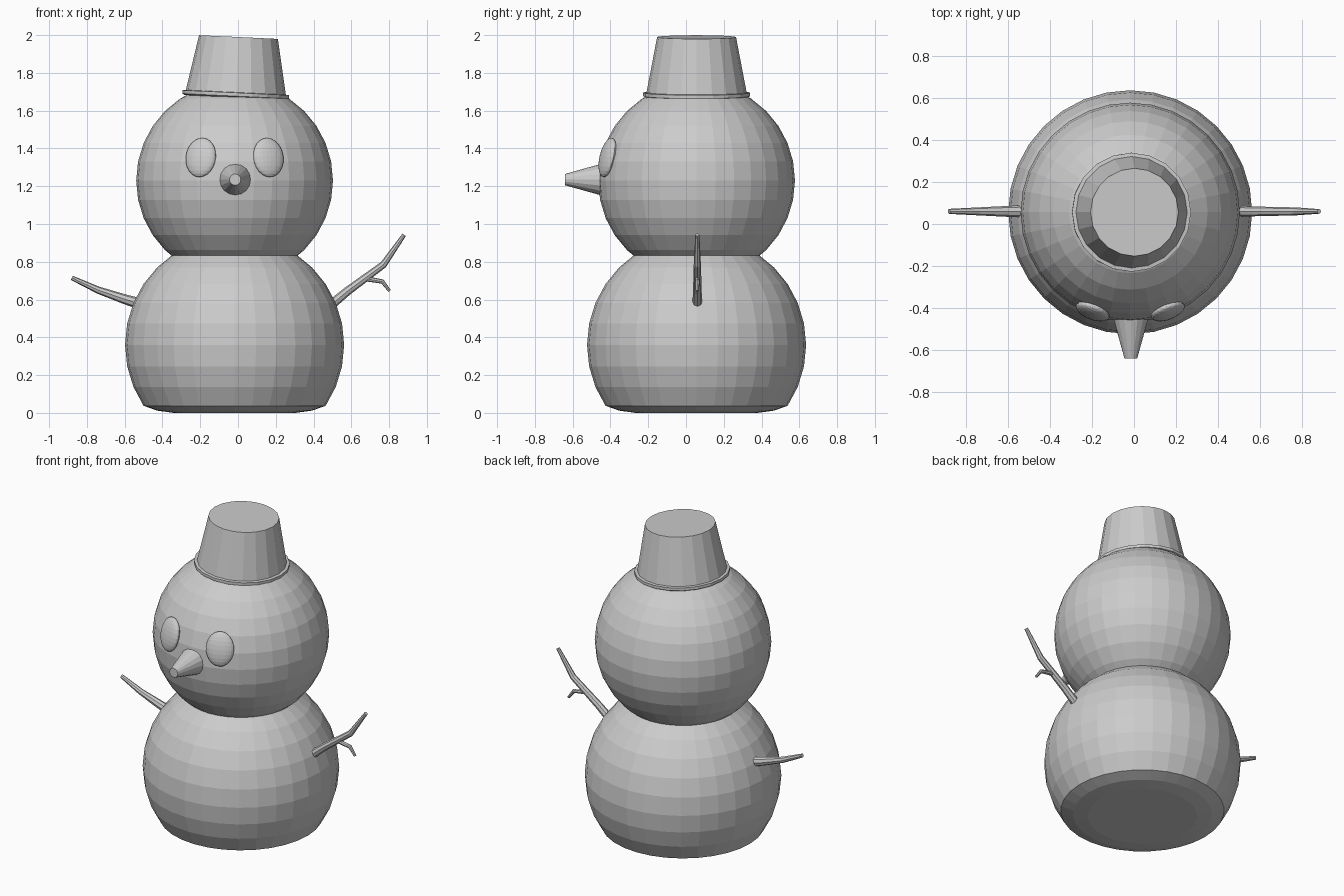
import bpy
import bmesh
from math import radians, cos, sin, pi
from mathutils import Matrix, Vector

if "Cube" in bpy.data.objects:
    bpy.data.objects.remove(bpy.data.objects["Cube"])

CX, CY = -0.018, 0.056   # axis of the snowballs


def finish(name, bm):
    bmesh.ops.recalc_face_normals(bm, faces=bm.faces)
    mesh = bpy.data.meshes.new(name)
    bm.to_mesh(mesh)
    bm.free()
    ob = bpy.data.objects.new(name, mesh)
    bpy.context.collection.objects.link(ob)
    return ob


def ball(name, centre, radius, scale=(1, 1, 1), rot=Matrix(), segs=32, rings=16, floor=None):
    """UV sphere, optionally squashed, turned and flattened at a floor height."""
    bm = bmesh.new()
    m = Matrix.Translation(centre) @ rot @ Matrix.Diagonal((*scale, 1))
    bmesh.ops.create_uvsphere(bm, u_segments=segs, v_segments=rings, radius=radius, matrix=m)
    if floor is not None:
        for v in bm.verts:
            if v.co.z < floor:
                v.co.z = floor
                # flattened underside sags very slightly to the ground
                d = Vector((v.co.x - centre[0], v.co.y - centre[1])).length
                if d < 0.35:
                    v.co.z = 0.0
    return finish(name, bm)


def lathe(name, profile, segs, matrix):
    """Turn a (radius, height) profile around local z, capped at both ends."""
    bm = bmesh.new()
    rings = [[bm.verts.new((r * cos(2 * pi * i / segs), r * sin(2 * pi * i / segs), z))
              for i in range(segs)] for r, z in profile]
    for a, b in zip(rings, rings[1:]):
        for i in range(segs):
            j = (i + 1) % segs
            bm.faces.new((a[i], a[j], b[j], b[i]))
    bm.faces.new(rings[0])
    bm.faces.new(rings[-1])
    bm.transform(matrix)
    return finish(name, bm)


def twig(name, points, y=0.06, sides=8):
    """Tapered stick through (x, z, radius) points in a plane of constant y."""
    bm = bmesh.new()
    pts = [Vector((x, y, z)) for x, z, r in points]
    rings = []
    for k, p in enumerate(pts):
        t = (pts[min(k + 1, len(pts) - 1)] - pts[max(k - 1, 0)]).normalized()
        side = Vector((0, 1, 0))
        up = t.cross(side)
        r = points[k][2]
        rings.append([bm.verts.new(p + r * (cos(2 * pi * i / sides) * side +
                                            sin(2 * pi * i / sides) * up)) for i in range(sides)])
    for a, b in zip(rings, rings[1:]):
        for i in range(sides):
            j = (i + 1) % sides
            bm.faces.new((a[i], a[j], b[j], b[i]))
    bm.faces.new(rings[0])
    bm.faces.new(rings[-1])
    return finish(name, bm)


# Snowballs
ball("body", (CX, CY, 0.36), 0.58, floor=0.012)
ball("head", (CX, CY, 1.23), 0.521)

# Eyes, lying on the head surface
for side, name in ((-1, "left_eye"), (1, "right_eye")):
    turn = Matrix.Rotation(radians(21 * side), 4, 'Z') @ Matrix.Rotation(radians(-13), 4, 'X')
    ball(name, (CX + 0.179 * side, -0.415, 1.352), 1, (0.085, 0.033, 0.106), turn, 24, 12)

# Nose
lathe("nose", [(0.095, -0.04), (0.086, 0.0), (0.03, 0.2)], 16,
      Matrix.Translation((-0.015, -0.44, 1.235)) @ Matrix.Rotation(radians(90), 4, 'X'))

# Tilted hat with a narrow brim
lathe("hat", [(0.27, -0.015), (0.283, -0.008), (0.283, 0.01), (0.265, 0.012), (0.209, 0.305)], 20,
      Matrix.Translation((-0.012, CY, 1.685)) @ Matrix.Rotation(radians(2.7), 4, 'Y'))

# Stick arms
twig("right_arm", [(0.46, 0.545, 0.027), (0.58, 0.645, 0.023), (0.77, 0.785, 0.019), (0.88, 0.943, 0.011)])
twig("right_arm_twig", [(0.68, 0.71, 0.014), (0.765, 0.695, 0.012), (0.803, 0.645, 0.008)])
twig("left_arm", [(-0.50, 0.572, 0.03), (-0.60, 0.602, 0.026), (-0.74, 0.65, 0.019), (-0.88, 0.715, 0.012)])
